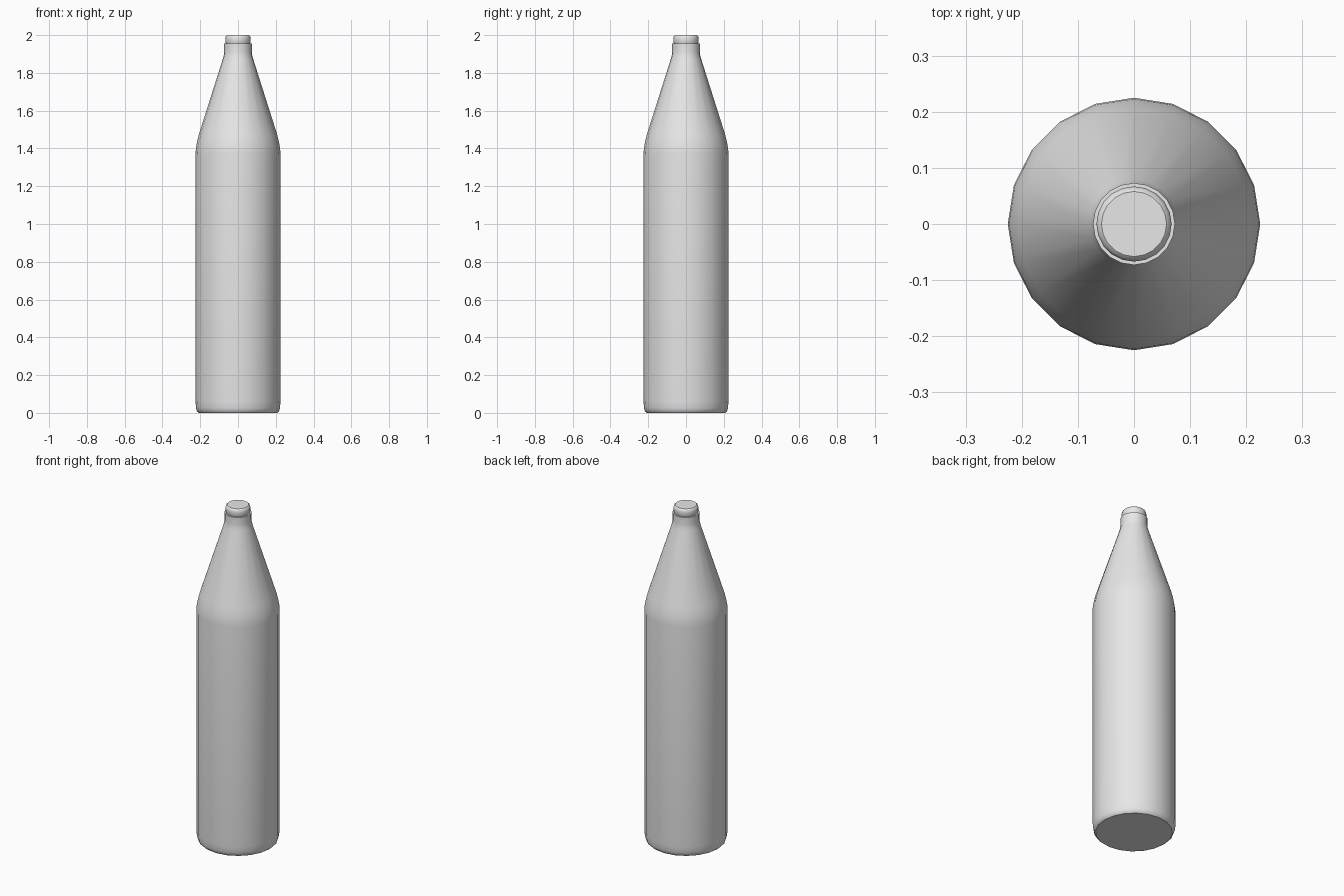
import bpy, bmesh
from math import cos, sin, tau, radians

cube = bpy.data.objects.get("Cube")
if cube:
    bpy.data.objects.remove(cube)

SIDES = 20

grey = bpy.data.materials.new("light grey")
grey.use_nodes = True
colour = (0.8, 0.8, 0.8, 1)
grey.diffuse_color = colour
grey.node_tree.nodes["Principled BSDF"].inputs["Base Color"].default_value = colour


def lathe(name, profile):
    """Closed turned solid from (radius, height) points, bottom to top."""
    bm = bmesh.new()
    rings = [[bm.verts.new((r * cos(tau * i / SIDES), r * sin(tau * i / SIDES), z))
              for i in range(SIDES)] for r, z in profile]
    for low, high in zip(rings, rings[1:]):
        for i in range(SIDES):
            j = (i + 1) % SIDES
            bm.faces.new((low[i], low[j], high[j], high[i]))
    bm.faces.new(rings[0][::-1])
    bm.faces.new(rings[-1])
    mesh = bpy.data.meshes.new(name)
    bm.to_mesh(mesh)
    bm.free()
    obj = bpy.data.objects.new(name, mesh)
    bpy.context.collection.objects.link(obj)
    mesh.materials.append(grey)
    bpy.ops.object.select_all(action="DESELECT")
    obj.select_set(True)
    bpy.context.view_layer.objects.active = obj
    bpy.ops.object.shade_smooth_by_angle(angle=radians(40))
    return obj


# Bottle: rounded foot, straight body, curved shoulder, conical neck, short collar
lathe("bottle_body", [
    (0.208, 0), (0.217, 0.008), (0.222, 0.025), (0.225, 0.06),
    (0.225, 1.37), (0.223, 1.40), (0.217, 1.435), (0.207, 1.475),
    (0.08, 1.875), (0.075, 1.895), (0.073, 1.91), (0.073, 1.955),
])

# Cap: short disc with softened edges, seated in the neck
lathe("bottle_cap", [
    (0.062, 1.94), (0.064, 1.957), (0.067, 1.965), (0.067, 1.985),
    (0.064, 1.995), (0.058, 2.0),
])
